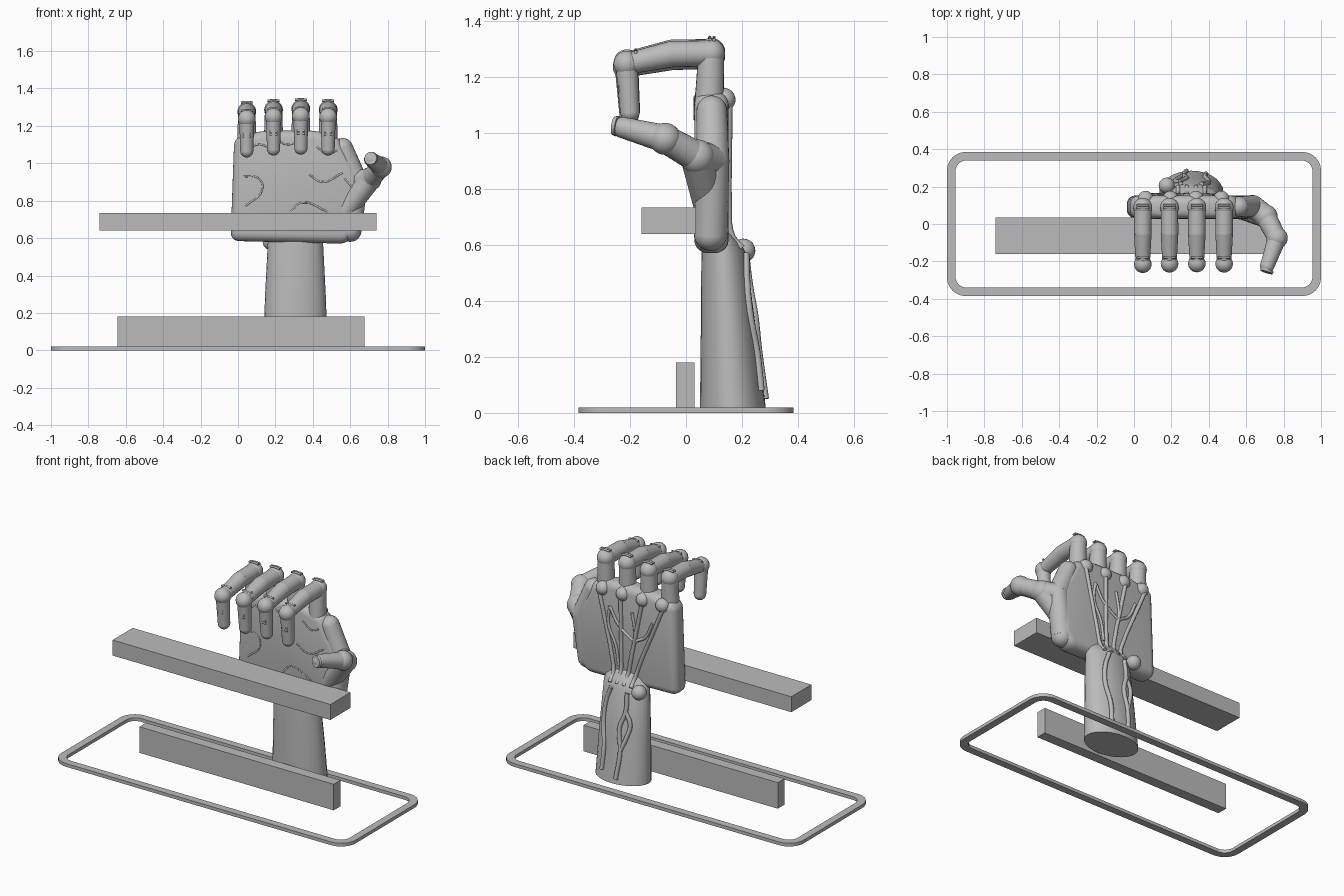
import bpy, bmesh, math
from mathutils import Vector, Matrix

if "Cube" in bpy.data.objects:
    bpy.data.objects.remove(bpy.data.objects["Cube"], do_unlink=True)

GREY = (0.5, 0.5, 0.5, 1)
mat = bpy.data.materials.new("plain grey")
mat.use_nodes = True
mat.diffuse_color = GREY
mat.node_tree.nodes["Principled BSDF"].inputs["Base Color"].default_value = GREY


def finish(name, bm, smooth=True):
    bmesh.ops.recalc_face_normals(bm, faces=bm.faces)
    mesh = bpy.data.meshes.new(name)
    bm.to_mesh(mesh)
    bm.free()
    obj = bpy.data.objects.new(name, mesh)
    bpy.context.collection.objects.link(obj)
    mesh.materials.append(mat)
    if smooth:
        bpy.ops.object.select_all(action='DESELECT')
        obj.select_set(True)
        bpy.context.view_layer.objects.active = obj
        bpy.ops.object.shade_smooth_by_angle(angle=math.radians(35))
    return obj


def box(name, lo, hi):
    lo, hi = Vector(lo), Vector(hi)
    bm = bmesh.new()
    bmesh.ops.create_cube(bm, size=1, matrix=Matrix.Translation((lo + hi) / 2)
                          @ Matrix.Diagonal((*(hi - lo), 1)))
    return finish(name, bm, False)


def ball(bm, p, r):
    bmesh.ops.create_uvsphere(bm, u_segments=24, v_segments=14, radius=r,
                              matrix=Matrix.Translation(p))


def limb(bm, a, b, ra, rb):
    a, b = Vector(a), Vector(b)
    d = b - a
    turn = d.to_track_quat('Z', 'Y').to_matrix().to_4x4()
    bmesh.ops.create_cone(bm, cap_ends=True, segments=24, radius1=ra, radius2=rb,
                          depth=d.length, matrix=Matrix.Translation((a + b) / 2) @ turn)


def tube(name, paths, r):
    cu = bpy.data.curves.new(name, 'CURVE')
    cu.dimensions = '3D'
    cu.bevel_depth = r
    cu.bevel_resolution = 2
    cu.resolution_u = 5
    cu.use_fill_caps = True
    for pts in paths:
        sp = cu.splines.new('BEZIER')
        sp.bezier_points.add(len(pts) - 1)
        for bp, p in zip(sp.bezier_points, pts):
            bp.co = p
            bp.handle_left_type = bp.handle_right_type = 'AUTO'
    cu.materials.append(mat)
    obj = bpy.data.objects.new(name, cu)
    bpy.context.collection.objects.link(obj)


# Base frame: rounded rectangular ring
def rounded(bm, hx, hy, r, z):
    out = []
    for i, (sx, sy) in enumerate(((1, 1), (-1, 1), (-1, -1), (1, -1))):
        for k in range(9):
            a = math.pi / 2 * (i + k / 8)
            out.append(bm.verts.new((sx * (hx - r) + r * math.cos(a),
                                     sy * (hy - r) + r * math.sin(a), z)))
    return out


bm = bmesh.new()
loops = [rounded(bm, 1, 0.385, 0.1, 0), rounded(bm, 1, 0.385, 0.1, 0.02),
         rounded(bm, 0.955, 0.34, 0.06, 0.02), rounded(bm, 0.955, 0.34, 0.06, 0)]
for j in range(4):
    p, q = loops[j], loops[(j + 1) % 4]
    for i in range(len(p)):
        k = (i + 1) % len(p)
        bm.faces.new((p[i], p[k], q[k], q[i]))
finish("base_frame", bm)

# Bars
box("lower_bar", (-0.645, -0.035, 0.02), (0.675, 0.03, 0.18))
box("upper_bar", (-0.74, -0.16, 0.64), (0.74, 0.035, 0.735))

# Forearm: lofted ellipses (z, half width, front y, back y)
CX = 0.307
RINGS = [(0.02, 0.172, 0.05, 0.285), (0.3, 0.162, 0.053, 0.25), (0.57, 0.148, 0.055, 0.215),
         (0.61, 0.143, 0.058, 0.195), (0.665, 0.11, 0.07, 0.15)]
bm = bmesh.new()
loops = []
N = 28
for z, w, y0, y1 in RINGS:
    loops.append([bm.verts.new((CX + w * math.cos(math.tau * i / N),
                                (y0 + y1) / 2 + (y1 - y0) / 2 * math.sin(math.tau * i / N), z))
                  for i in range(N)])
for p, q in zip(loops, loops[1:]):
    for i in range(N):
        bm.faces.new((p[i], p[(i + 1) % N], q[(i + 1) % N], q[i]))
bm.faces.new(loops[0])
bm.faces.new(loops[-1])
finish("forearm", bm)

# Wrist bone
bm = bmesh.new()
ball(bm, (0.175, 0.205, 0.58), 0.043)
finish("wrist_bone", bm)

# Forearm veins follow the back of the arm
def arm_back(x, z):
    t = (z - 0.02) / 0.55
    w, mid, half = 0.172 - 0.024 * t, 0.1675 - 0.0325 * t, 0.1175 - 0.0375 * t
    return (x, mid + half * math.sqrt(max(0, 1 - ((x - CX) / w) ** 2)) + 0.004, z)


veins = [[(0.36, 0.57), (0.39, 0.48), (0.4, 0.36), (0.38, 0.22), (0.385, 0.08)],
         [(0.25, 0.56), (0.25, 0.45), (0.28, 0.35), (0.265, 0.22), (0.28, 0.05)],
         [(0.25, 0.45), (0.22, 0.38), (0.235, 0.3), (0.265, 0.22)]]
tube("forearm_veins", [[arm_back(*p) for p in v] for v in veins], 0.013)

# Palm: outline extruded and rounded
outline = [(-0.04, 0.585), (0.58, 0.57), (0.64, 0.64), (0.67, 0.9), (0.54, 1.14),
           (0.42, 1.175), (0.14, 1.175), (-0.02, 1.14)]
bm = bmesh.new()
face = bm.faces.new([bm.verts.new((x, 0.03, z)) for x, z in outline])
ext = bmesh.ops.extrude_face_region(bm, geom=[face])
bmesh.ops.translate(bm, vec=(0, 0.122, 0),
                    verts=[g for g in ext["geom"] if isinstance(g, bmesh.types.BMVert)])
bmesh.ops.recalc_face_normals(bm, faces=bm.faces)
bmesh.ops.bevel(bm, geom=bm.edges[:], offset=0.045, segments=5, profile=0.5, affect='EDGES')
finish("palm", bm)

# Palm creases
creases = [[(0.03, 0.93), (0.11, 0.92), (0.13, 0.86), (0.04, 0.77)],
           [(0.06, 1.07), (0.1, 1.1), (0.18, 1.08)], [(0.2, 1.13), (0.27, 1.1), (0.33, 1.13)],
           [(0.28, 0.74), (0.34, 0.79), (0.48, 0.74)], [(0.38, 0.94), (0.45, 0.9), (0.56, 0.95)],
           [(0.42, 1.09), (0.48, 1.05), (0.53, 1.07)], [(0.57, 0.92), (0.62, 0.85), (0.63, 0.79)]]
tube("palm_creases", [[(x, 0.032, z) for x, z in c] for c in creases], 0.005)

# Fingers: two bent segments, ball joints and a drooping tip
FX = (0.047, 0.19, 0.336, 0.482)
marks = []
for n, (x, dz) in enumerate(zip(FX, (-0.012, -0.002, 0.003, -0.002)), 1):
    dy = -dz * 0.8
    pip, mid, dip, tip = ((x, 0.09, 1.288 + dz), (x, -0.05, 1.285 + dz),
                          (x, -0.212 - dy * 0.3, 1.25 + dz), (x, -0.2 - dy * 0.3, 1.078 + dz))
    bm = bmesh.new()
    limb(bm, (x, 0.082, 1.08), pip, 0.053, 0.046)
    ball(bm, pip, 0.05)
    limb(bm, pip, mid, 0.046, 0.047)
    ball(bm, mid, 0.047)
    limb(bm, mid, dip, 0.047, 0.038)
    ball(bm, dip, 0.047)
    limb(bm, dip, tip, 0.04, 0.035)
    ball(bm, tip, 0.035)
    finish(f"finger_{n}", bm)
    bm = bmesh.new()
    ball(bm, (x + (n - 2.5) * -0.01, 0.135, 1.12), 0.042)
    finish(f"knuckle_{n}", bm)
    for y, z in ((0.085, 1.337), (0.1, 1.336), (-0.18, 1.292), (-0.238, 1.17), (-0.238, 1.155)):
        w = 0.032 if z > 1.2 else 0.02
        marks.append([(x - w, y, z + dz), (x, y, z + dz + 0.003), (x + w, y, z + dz)])
tube("finger_creases", marks, 0.006)

# Thumb
root, knuckle, tip = (0.705, 0.04, 0.915), (0.765, -0.075, 0.98), (0.712, -0.225, 1.02)
bm = bmesh.new()
limb(bm, (0.57, 0.085, 0.74), root, 0.058, 0.06)
ball(bm, root, 0.063)
limb(bm, root, knuckle, 0.056, 0.05)
ball(bm, knuckle, 0.057)
limb(bm, knuckle, tip, 0.05, 0.038)
ball(bm, tip, 0.038)
finish("thumb", bm)
bm = bmesh.new()
limb(bm, (0.712, -0.245, 1.025), (0.708, -0.258, 1.027), 0.037, 0.034)
finish("thumb_nail", bm)

# Fleshy edge of the hand beneath the thumb
bm = bmesh.new()
edge = [((0.6, 0.088, 0.64), 0.06), ((0.635, 0.095, 0.9), 0.06), ((0.56, 0.092, 1.08), 0.055)]
for p, r in edge:
    ball(bm, p, r)
for (a, ra), (b, rb) in zip(edge, edge[1:]):
    limb(bm, a, b, ra, rb)
limb(bm, edge[1][0], root, 0.06, 0.06)
finish("thumb_base", bm)

# Tendons and veins on the back of the hand
tendons = []
for i, x in enumerate(FX):
    foot = 0.235 + 0.048 * i
    tendons.append([(x, 0.155, 1.11), (x * 0.6 + foot * 0.4, 0.153, 0.93),
                    (x * 0.2 + foot * 0.8, 0.153, 0.75), (foot, 0.165, 0.63), (foot, 0.2, 0.59)])
tube("hand_tendons", tendons, 0.012)
cross = [[(0.12, 1.0), (0.17, 0.9), (0.24, 0.85), (0.27, 0.7)], [(0.26, 1.03), (0.24, 0.92), (0.24, 0.85)],
         [(0.41, 1.03), (0.35, 0.93), (0.24, 0.85)], [(0.41, 1.03), (0.42, 0.92), (0.37, 0.8), (0.35, 0.68)]]
tube("hand_veins", [[(x, 0.153, z) for x, z in c] for c in cross], 0.009)
